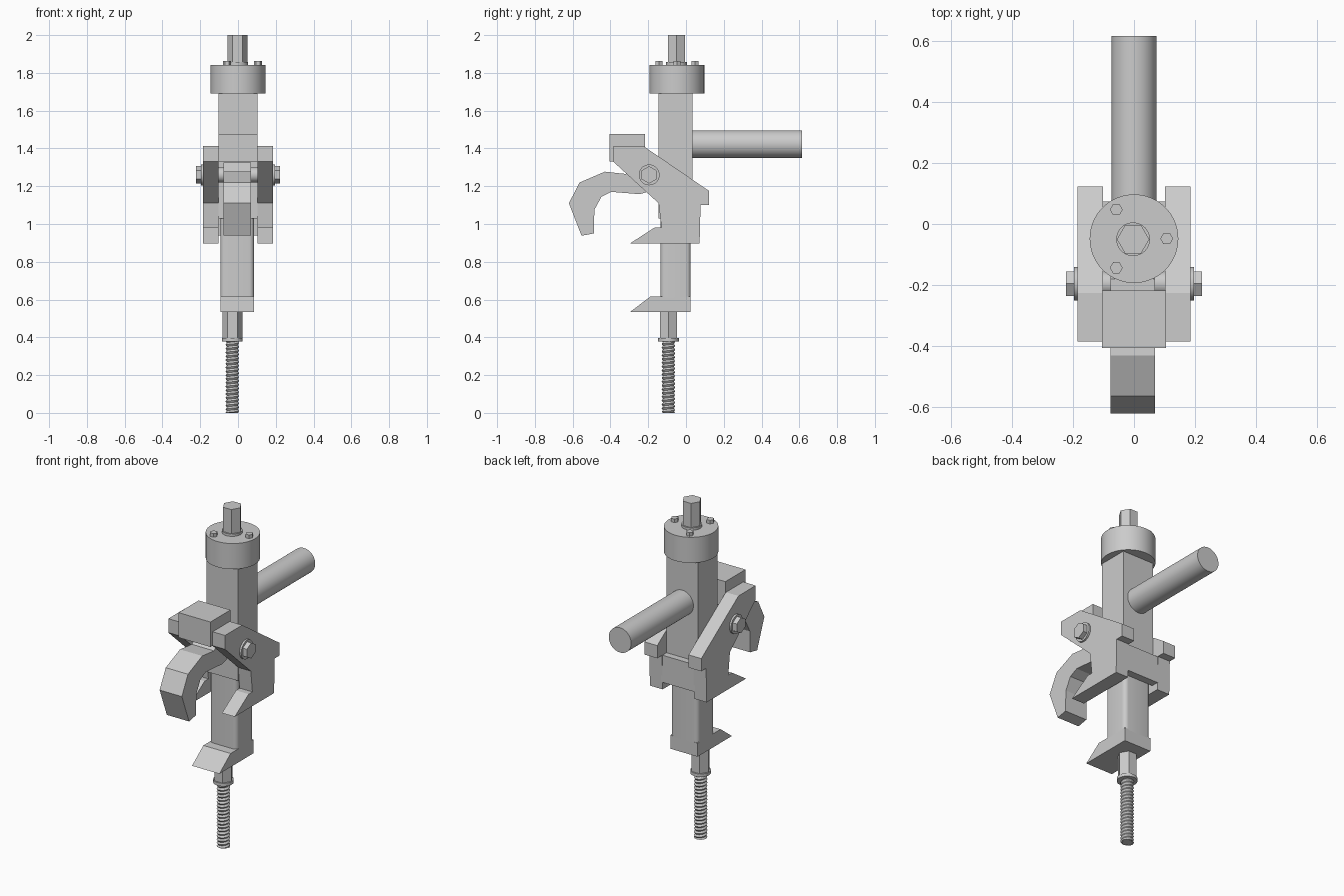
import bpy, bmesh, math

if "Cube" in bpy.data.objects:
    bpy.data.objects.remove(bpy.data.objects["Cube"])

steel = bpy.data.materials.new("light_grey_steel")
steel.diffuse_color = (0.6, 0.6, 0.6, 1)
steel.use_nodes = True
steel.node_tree.nodes["Principled BSDF"].inputs["Base Color"].default_value = steel.diffuse_color


def finish(name, bm):
    bmesh.ops.recalc_face_normals(bm, faces=bm.faces)
    mesh = bpy.data.meshes.new(name)
    bm.to_mesh(mesh)
    bm.free()
    mesh.materials.append(steel)
    ob = bpy.data.objects.new(name, mesh)
    bpy.context.collection.objects.link(ob)
    return ob


def prism(name, pts, axis, lo, hi, smooth=False):
    """Extrude a flat outline along an axis. Outline is (y,z), (x,z) or (x,y)."""
    place = {"X": lambda a, b, t: (t, a, b),
             "Y": lambda a, b, t: (a, t, b),
             "Z": lambda a, b, t: (a, b, t)}[axis]
    bm = bmesh.new()
    ends = [[bm.verts.new(place(a, b, t)) for a, b in pts] for t in (lo, hi)]
    n = len(pts)
    for ring in ends:
        bm.faces.new(ring)
    for i in range(n):
        j = (i + 1) % n
        f = bm.faces.new((ends[0][i], ends[0][j], ends[1][j], ends[1][i]))
        f.smooth = smooth
    return finish(name, bm)


def ring(a, b, r, n, start=0.0):
    return [(a + r * math.cos(start + 2 * math.pi * i / n),
             b + r * math.sin(start + 2 * math.pi * i / n)) for i in range(n)]


def cyl(name, a, b, r, axis, lo, hi, n=48):
    return prism(name, ring(a, b, r, n), axis, lo, hi, True)


def hexa(name, a, b, r, axis, lo, hi, start=0.0):
    return prism(name, ring(a, b, r, 6, start), axis, lo, hi)


def rect(a0, a1, b0, b1):
    return [(a0, b0), (a1, b0), (a1, b1), (a0, b1)]


def rounded(a0, a1, b0, b1, r, seg=5):
    pts = []
    corners = [(a1 - r, b1 - r), (a0 + r, b1 - r), (a0 + r, b0 + r), (a1 - r, b0 + r)]
    for k, (ca, cb) in enumerate(corners):
        for i in range(seg + 1):
            t = math.pi / 2 * (k + i / seg)
            pts.append((ca + r * math.cos(t), cb + r * math.sin(t)))
    return pts


# Main square column, round cap and drive hex
prism("main_column", rect(-0.103, 0.103, -0.145, 0.035), "Z", 1.03, 1.70)
cyl("top_cap", 0, -0.048, 0.145, "Z", 1.692, 1.843, 64)
cyl("drive_collar", -0.003, -0.05, 0.055, "Z", 1.843, 1.857)
hexa("drive_hex", -0.003, -0.05, 0.053, "Z", 1.85, 2.0)
for i, (a, b) in enumerate(ring(-0.003, -0.048, 0.11, 3)):
    hexa(f"cap_bolt_{i + 1}", a, b, 0.021, "Z", 1.84, 1.864)

# Rear handle
cyl("handle", 0, 1.423, 0.073, "Y", 0.03, 0.615)

# Sliding lower column with the bottom jaw
prism("sliding_column", rounded(-0.093, 0.085, -0.135, 0.025, 0.025), "Z", 0.61, 1.05, True)
prism("bottom_jaw", [(-0.295, 0.535), (0.025, 0.535), (0.025, 0.615), (-0.19, 0.615)],
      "X", -0.093, 0.085)

# Side plates with the upper jaw points, mirrored
plate = [(-0.385, 1.412), (-0.225, 1.412), (0.122, 1.175), (0.122, 1.10), (0.077, 1.10),
         (0.072, 0.898), (-0.295, 0.898), (-0.165, 0.982), (-0.13, 0.982), (-0.145, 1.11),
         (-0.385, 1.33)]
for side, s in (("left", -1), ("right", 1)):
    prism(f"{side}_plate", plate, "X", s * 0.102, s * 0.185)
    cyl(f"{side}_washer", -0.195, 1.26, 0.055, "X", s * 0.18, s * 0.196)
    hexa(f"{side}_bolt_head", -0.195, 1.26, 0.046, "X", s * 0.19, s * 0.223, math.pi / 2)

# Back strap joining the plates, front bridge block and pivot pin
prism("back_strap", rect(-0.11, 0.11, 0.03, 0.074), "Z", 0.94, 1.10)
prism("bridge_block", rect(-0.405, -0.218, 1.33, 1.477), "X", -0.104, 0.104)
cyl("pivot_pin", -0.195, 1.26, 0.04, "X", -0.11, 0.11, 32)

# Swinging hook
prism("hook", [(-0.553, 0.938), (-0.488, 0.95), (-0.485, 1.075), (-0.447, 1.145),
               (-0.395, 1.17), (-0.245, 1.158), (-0.17, 1.18), (-0.14, 1.26),
               (-0.18, 1.325), (-0.255, 1.325), (-0.32, 1.265), (-0.43, 1.277),
               (-0.563, 1.22), (-0.62, 1.11)], "X", -0.077, 0.068)

# Hex and collar of the lower spindle
CX, CY = -0.03, -0.093
hexa("spindle_hex", CX, CY, 0.053, "Z", 0.385, 0.54)
cyl("spindle_collar", CX, CY, 0.055, "Z", 0.379, 0.397)


# Threaded rod as a helical surface, flattened at both ends
def thread(name, top, pitch=0.02, n=24):
    bm = bmesh.new()
    rows = []
    for i in range(-2, int(2 * top / pitch) + 3):
        r = 0.036 if i % 2 else 0.029
        row = []
        for j in range(n):
            t = 2 * math.pi * j / n
            z = min(max(i * pitch / 2 + pitch * j / n, 0), top)
            row.append(bm.verts.new((CX + r * math.cos(t), CY + r * math.sin(t), z)))
        rows.append(row)
    for i in range(len(rows) - 1):
        for j in range(n - 1):
            bm.faces.new((rows[i][j], rows[i][j + 1], rows[i + 1][j + 1], rows[i + 1][j]))
        if i + 3 < len(rows):
            bm.faces.new((rows[i][n - 1], rows[i + 2][0], rows[i + 3][0], rows[i + 1][n - 1]))
    return finish(name, bm)


thread("threaded_rod", 0.385)
cyl("threaded_rod_core", CX, CY, 0.0285, "Z", 0, 0.39, 24)
